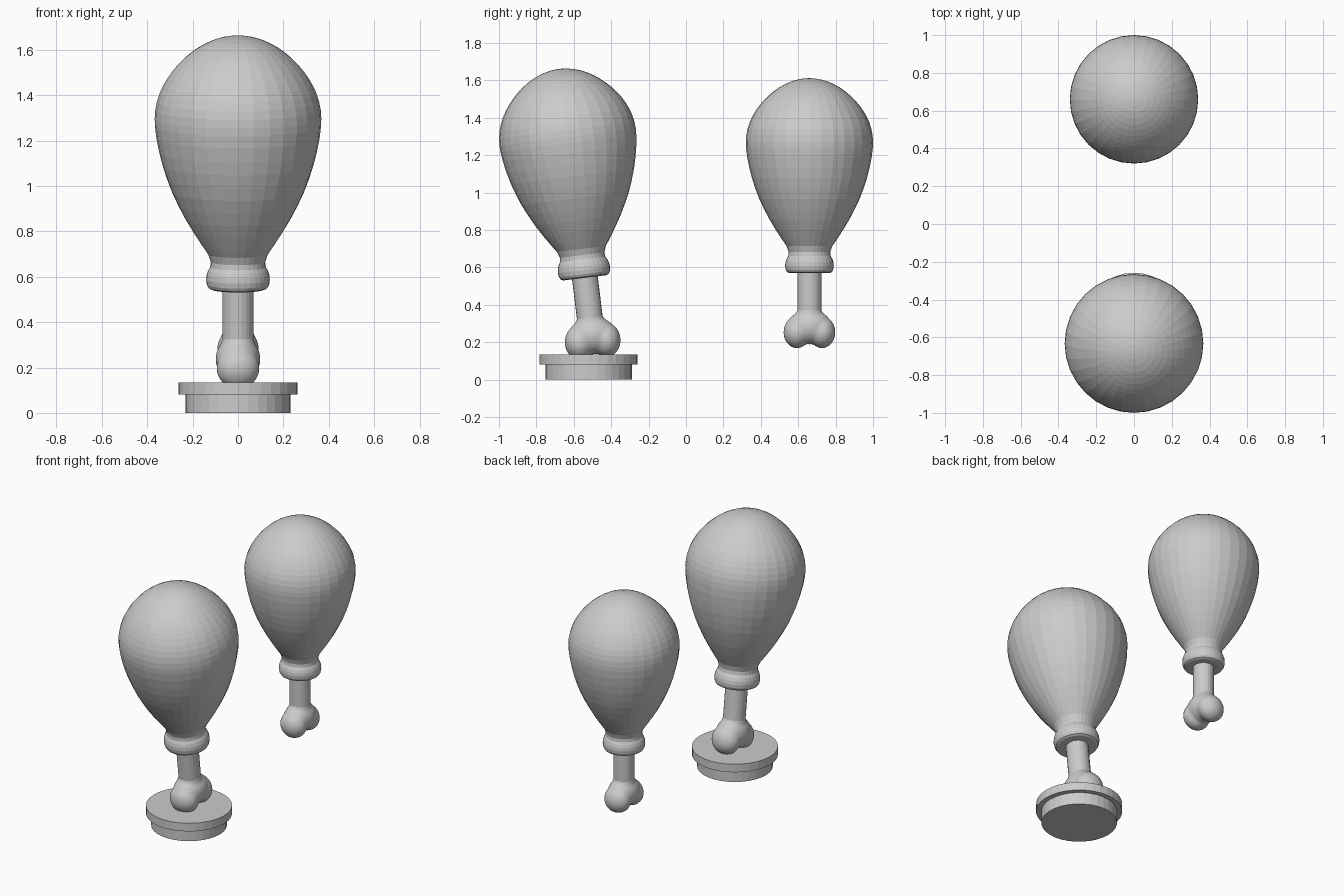
import bpy, bmesh
from math import sin, cos, pi, radians
from mathutils import Matrix

if "Cube" in bpy.data.objects:
    bpy.data.objects.remove(bpy.data.objects["Cube"])


def finish(bm, name, matrix=Matrix()):
    bmesh.ops.recalc_face_normals(bm, faces=bm.faces)
    me = bpy.data.meshes.new(name)
    bm.to_mesh(me)
    bm.free()
    ob = bpy.data.objects.new(name, me)
    bpy.context.collection.objects.link(ob)
    ob.matrix_world = matrix
    return ob


def lathe(bm, profile, n=32):
    """Revolve (radius, z) points around z and cap both ends."""
    rings = [[bm.verts.new((r * cos(2 * pi * i / n), r * sin(2 * pi * i / n), z))
              for i in range(n)] for r, z in profile]
    for a, b in zip(rings, rings[1:]):
        for i in range(n):
            j = (i + 1) % n
            bm.faces.new((a[i], a[j], b[j], b[i]))
    bm.faces.new(rings[0][::-1])
    bm.faces.new(rings[-1])


def ellipsoid(bm, centre, radii):
    m = Matrix.Translation(centre) @ Matrix.Diagonal((*radii, 1))
    bmesh.ops.create_uvsphere(bm, u_segments=24, v_segments=14, radius=1, matrix=m)


def drumstick(label, matrix):
    # meat: rolled collar, narrow neck, swelling body, round dome
    profile = [(.108, .399), (.120, .405), (.127, .418), (.130, .438), (.128, .458),
               (.122, .476), (.113, .491), (.111, .512), (.122, .543), (.146, .578),
               (.180, .63), (.213, .685), (.242, .74), (.268, .795), (.289, .85),
               (.307, .905), (.321, .96), (.333, 1.02), (.339, 1.07)]
    rad, zc = .34, 1.101
    for i in range(15):
        a = (i / 15) * pi / 2
        squash = 1 - .03 * sin(2 * a) ** 2
        profile.append((rad * cos(a) * squash, zc + rad * sin(a) * squash))
    profile.append((.006, zc + rad))
    bm = bmesh.new()
    lathe(bm, profile)
    finish(bm, label + "_meat", matrix)

    # bone shaft
    bm = bmesh.new()
    lathe(bm, [(.064, .12), (.064, .27), (.064, .42)], 24)
    finish(bm, label + "_bone_shaft", matrix)

    # bone end: two knobs blended into one rounded lump, grooved underneath
    bm = bmesh.new()
    for s in (-1, 1):
        ellipsoid(bm, (0, s * .067, .083), (.088, .072, .086))
    ellipsoid(bm, (0, 0, .112), (.092, .118, .094))
    lathe(bm, [(.07, .08), (.07, .17), (.063, .21)], 24)
    ob = finish(bm, label + "_bone_end", matrix)
    rem = ob.modifiers.new("blend", 'REMESH')
    rem.mode = 'VOXEL'
    rem.voxel_size = .009
    rem.use_smooth_shade = True
    sm = ob.modifiers.new("soften", 'SMOOTH')
    sm.factor = .5
    sm.iterations = 5


# upright drumstick at the back
drumstick("rear", Matrix.Translation((0, .66, .171)))

# larger, tilted drumstick at the front
drumstick("front", Matrix.Translation((0, -.488, .117))
          @ Matrix.Rotation(radians(7), 4, 'X') @ Matrix.Scale(1.08, 4))

# two-step round base
for name, r, z0, z1 in (("base_lower", .231, 0, .08), ("base_upper", .263, .08, .135)):
    bm = bmesh.new()
    lathe(bm, [(r, z0), (r, z1)])
    finish(bm, name, Matrix.Translation((0, -.521, 0)))
